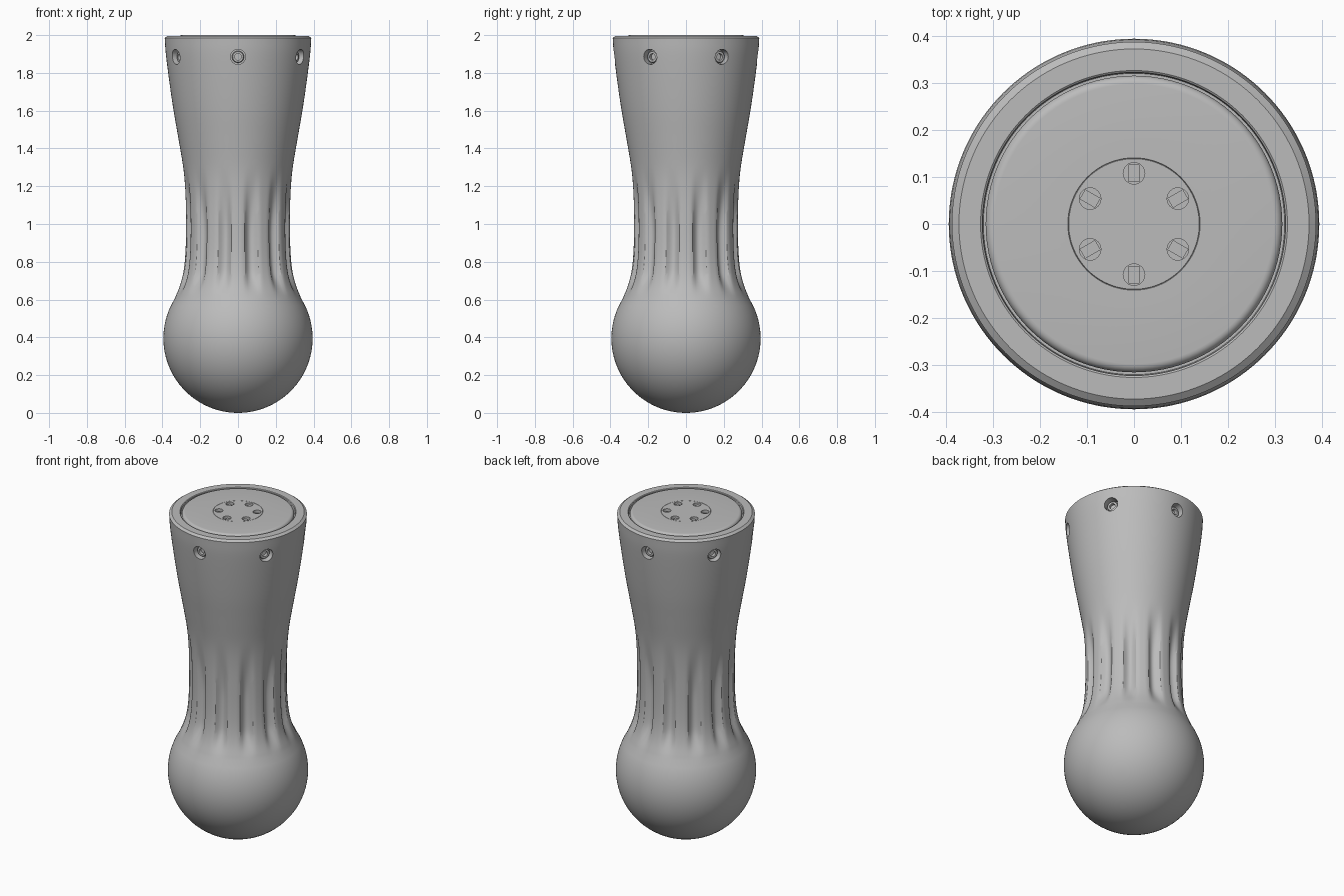
import bpy
import bmesh
from math import sin, cos, pi, radians, sqrt
from mathutils import Matrix, Vector

if "Cube" in bpy.data.objects:
    bpy.data.objects.remove(bpy.data.objects["Cube"], do_unlink=True)

grey = bpy.data.materials.new("plain_grey")
grey.use_nodes = True
grey.diffuse_color = (0.5, 0.5, 0.5, 1)
grey.node_tree.nodes["Principled BSDF"].inputs["Base Color"].default_value = (0.5, 0.5, 0.5, 1)

BALL = 0.395
FLUTES = 12


def smoothstep(a, b, v):
    t = max(0.0, min(1.0, (v - a) / (b - a)))
    return t * t * (3 - 2 * t)


def lathe(name, profile, steps, flute=None):
    """Revolve (radius, z) points; radius 0 makes a pole."""
    bm = bmesh.new()
    rings = []
    for r, z in profile:
        if r == 0:
            rings.append([bm.verts.new((0, 0, z))] * steps)
            continue
        ring = []
        for i in range(steps):
            a = 2 * pi * i / steps
            q = r - (flute(a, z) if flute else 0)
            ring.append(bm.verts.new((q * sin(a), -q * cos(a), z)))
        rings.append(ring)
    for low, high in zip(rings, rings[1:]):
        for i in range(steps):
            j = (i + 1) % steps
            corners = [low[i], low[j], high[j], high[i]]
            bm.faces.new(list(dict.fromkeys(corners)))
    bmesh.ops.recalc_face_normals(bm, faces=bm.faces)
    mesh = bpy.data.meshes.new(name)
    bm.to_mesh(mesh)
    bm.free()
    obj = bpy.data.objects.new(name, mesh)
    bpy.context.collection.objects.link(obj)
    mesh.materials.append(grey)
    return obj


def place(obj, matrix):
    obj.data.transform(matrix)
    return obj


def select(obj):
    bpy.ops.object.select_all(action="DESELECT")
    bpy.context.view_layer.objects.active = obj
    obj.select_set(True)


def smooth(obj, angle=30):
    select(obj)
    bpy.ops.object.shade_smooth_by_angle(angle=radians(angle))


def cut(obj, cutters):
    for cutter in cutters:
        cutter.hide_render = True
        mod = obj.modifiers.new("cut", "BOOLEAN")
        mod.operation = "DIFFERENCE"
        mod.solver = "EXACT"
        mod.object = cutter
        select(obj)
        bpy.ops.object.modifier_apply(modifier=mod.name)
        bpy.data.objects.remove(cutter, do_unlink=True)


# Flutes: rounded grooves with crisp edges, fading out at both ends
def flute_depth(a, z):
    fade = smoothstep(0.6, 0.76, z) * (1 - smoothstep(0.95, 1.32, z))
    across = ((a / (2 * pi) * FLUTES) % 1 - 0.5) / 0.27
    return 0.03 * fade * max(0.0, 1 - across * across)


# Handle: ball end, waist, flared grip and rim
def catmull(points, steps):
    pts = [Vector(p) for p in points]
    pts = [2 * pts[0] - pts[1]] + pts + [2 * pts[-1] - pts[-2]]
    for p0, p1, p2, p3 in zip(pts, pts[1:], pts[2:], pts[3:]):
        for k in range(steps):
            t = k / steps
            yield tuple(0.5 * (2 * p1 + (p2 - p0) * t + (2 * p0 - 5 * p1 + 4 * p2 - p3) * t * t
                               + (3 * p1 - p0 - 3 * p2 + p3) * t ** 3))


ball = [(BALL * sin(a), BALL - BALL * cos(a)) for a in (radians(k * 4) for k in range(1, 30))]
waist = [(0.335, 0.605), (0.302, 0.69), (0.284, 0.78), (0.276, 0.9), (0.275, 1.05), (0.279, 1.18),
         (0.29, 1.3), (0.315, 1.45), (0.341, 1.6), (0.363, 1.75), (0.382, 1.9), (0.388, 1.985)]
rim = [(0.388, 1.985), (0.373, 1.996), (0.327, 1.996), (0.323, 1.993), (0.321, 1.965), (0, 1.965)]
handle = lathe("fluted_handle", [(0, 0)] + ball + list(catmull(waist, 5)) + rim, 144, flute_depth)

# Side screw holes around the grip
ROUND = [radians(60 * k) for k in range(6)]
OUTWARD = Matrix.Rotation(radians(90), 4, "X")


def side(a):
    return Matrix.Rotation(a, 4, "Z") @ Matrix.Translation((0, 0, 1.885)) @ OUTWARD


cut(handle, [place(lathe("hole_cutter", [(0, 0.335), (0.04, 0.335), (0.04, 0.45), (0, 0.45)], 32), side(a))
             for a in ROUND])
smooth(handle)

# Recessed socket screws
for a in ROUND:
    screw = lathe("socket_screw", [(0, 0.33), (0.032, 0.33), (0.032, 0.352), (0.028, 0.357),
                                   (0.017, 0.357), (0.017, 0.338), (0, 0.338)], 24)
    smooth(place(screw, side(a)))

# End cap with rounded edge and a fine ring around the bolt circle
edge = [(0.298 + 0.018 * cos(t), 1.982 + 0.018 * sin(t)) for t in (radians(15 * k) for k in range(7))]
cap = lathe("end_cap", [(0, 1.955), (0.316, 1.955)] + edge
            + [(0.141, 2.0), (0.14, 1.998), (0.139, 2.0), (0, 2.0)], 96)
cut(cap, [place(lathe("bolt_cutter", [(0, 1.97), (0.023, 1.97), (0.023, 2.05), (0, 2.05)], 24),
                Matrix.Rotation(a, 4, "Z") @ Matrix.Translation((0, 0.108, 0))) for a in ROUND])
smooth(cap)

# Narrow bars in the bolt holes
for a in ROUND:
    bpy.ops.mesh.primitive_cube_add(size=1)
    bar = bpy.context.object
    bar.name = "bolt_bar"
    bar.data.materials.append(grey)
    place(bar, Matrix.Rotation(a, 4, "Z") @ Matrix.Translation((0, 0.108, 1.978))
          @ Matrix.Diagonal((0.024, 0.038, 0.02, 1)))
